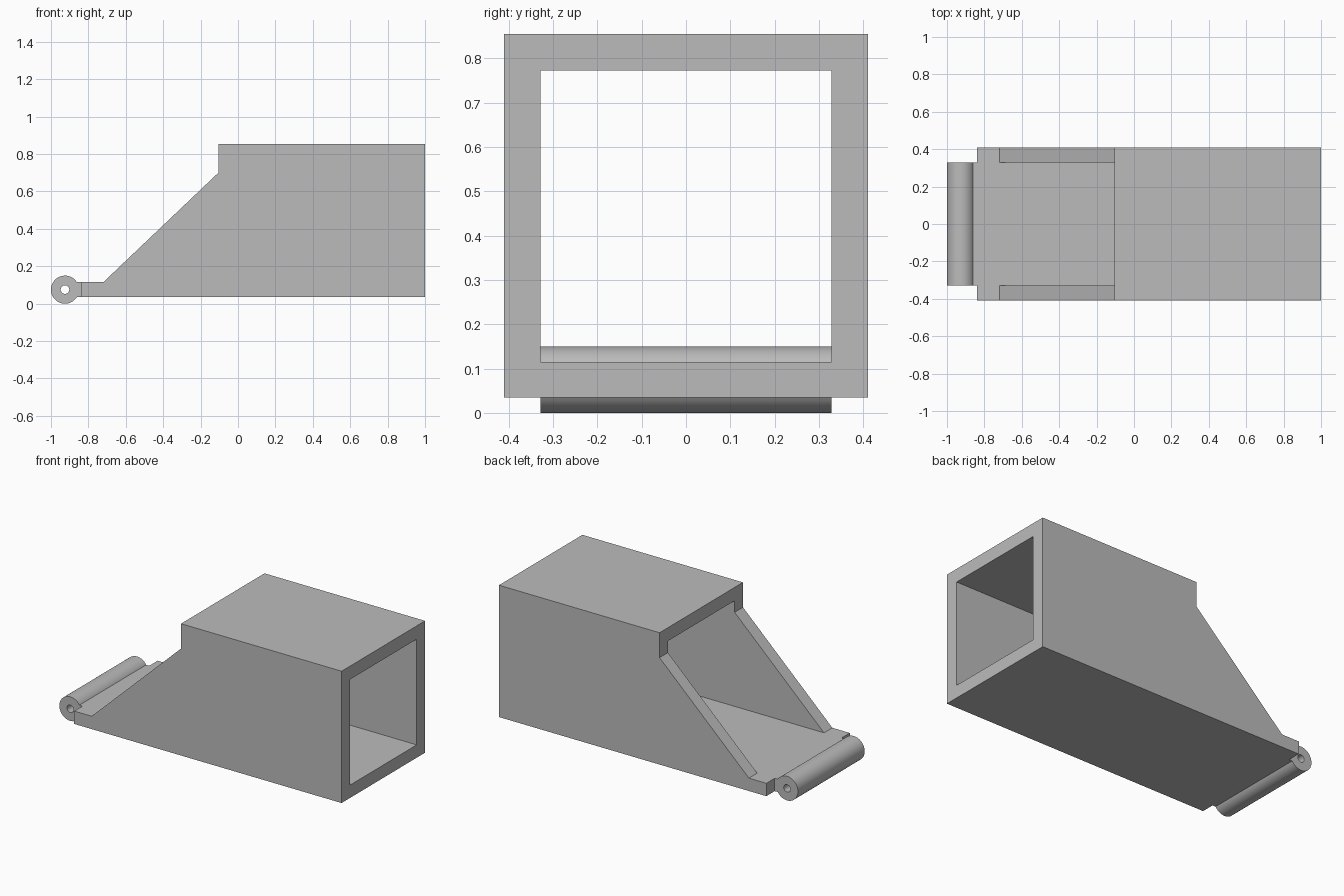
import bpy, bmesh, math

cube = bpy.data.objects.get("Cube")
if cube:
    bpy.data.objects.remove(cube, do_unlink=True)

grey = bpy.data.materials.new("plain grey")
grey.use_nodes = True
GREY = (0.5, 0.5, 0.5, 1)
grey.diffuse_color = GREY
grey.node_tree.nodes["Principled BSDF"].inputs["Base Color"].default_value = GREY


def extrude_profile(name, points, half_width):
    """Extrude an (x, z) profile along y, symmetric about y = 0."""
    bm = bmesh.new()
    face = bm.faces.new([bm.verts.new((x, -half_width, z)) for x, z in points])
    side = bmesh.ops.extrude_face_region(bm, geom=[face])
    moved = [v for v in side["geom"] if isinstance(v, bmesh.types.BMVert)]
    bmesh.ops.translate(bm, verts=moved, vec=(0, 2 * half_width, 0))
    bmesh.ops.recalc_face_normals(bm, faces=bm.faces)
    mesh = bpy.data.meshes.new(name)
    bm.to_mesh(mesh)
    bm.free()
    mesh.materials.append(grey)
    obj = bpy.data.objects.new(name, mesh)
    bpy.context.collection.objects.link(obj)
    return obj


def arc(cx, cz, radius, start, end, steps):
    angles = [start + (end - start) * i / steps for i in range(steps + 1)]
    return [(cx + radius * math.cos(a), cz + radius * math.sin(a)) for a in angles]


def cut(obj, cutter):
    mod = obj.modifiers.new("cut", "BOOLEAN")
    mod.operation = "DIFFERENCE"
    mod.solver = "EXACT"
    mod.object = cutter
    bpy.context.view_layer.objects.active = obj
    bpy.ops.object.modifier_apply(modifier=mod.name)
    bpy.data.objects.remove(cutter, do_unlink=True)


BOTTOM, FLOOR, CEILING, TOP = 0.035, 0.115, 0.772, 0.855
LIP, INNER, OUTER = -0.84, 0.328, 0.41

# Square tube with a sloped, open mouth and a flat lip
body = extrude_profile("tube_body", [
    (LIP, BOTTOM), (1, BOTTOM), (1, TOP), (-0.105, TOP),
    (-0.105, 0.70), (-0.72, FLOOR), (LIP, FLOOR)], OUTER)
cut(body, extrude_profile("tunnel_cutter", [
    (-0.72, FLOOR), (1.1, FLOOR), (1.1, CEILING), (-0.72, CEILING)], INNER))

# Hinge barrel with a short tongue joining the lip
CX, CZ, RADIUS = -0.925, 0.075, 0.075
bite = math.asin((FLOOR - CZ) / RADIUS)
hinge = extrude_profile("hinge_barrel", [(LIP, BOTTOM), (LIP, FLOOR)] +
                        arc(CX, CZ, RADIUS, bite, 2 * math.pi - bite, 48), INNER)
cut(hinge, extrude_profile("pin_hole_cutter",
                           arc(CX, CZ, 0.023, 0, 2 * math.pi, 32)[:-1], 0.5))

bpy.ops.object.select_all(action="DESELECT")
hinge.select_set(True)
bpy.context.view_layer.objects.active = hinge
bpy.ops.object.shade_smooth_by_angle(angle=math.radians(25))
